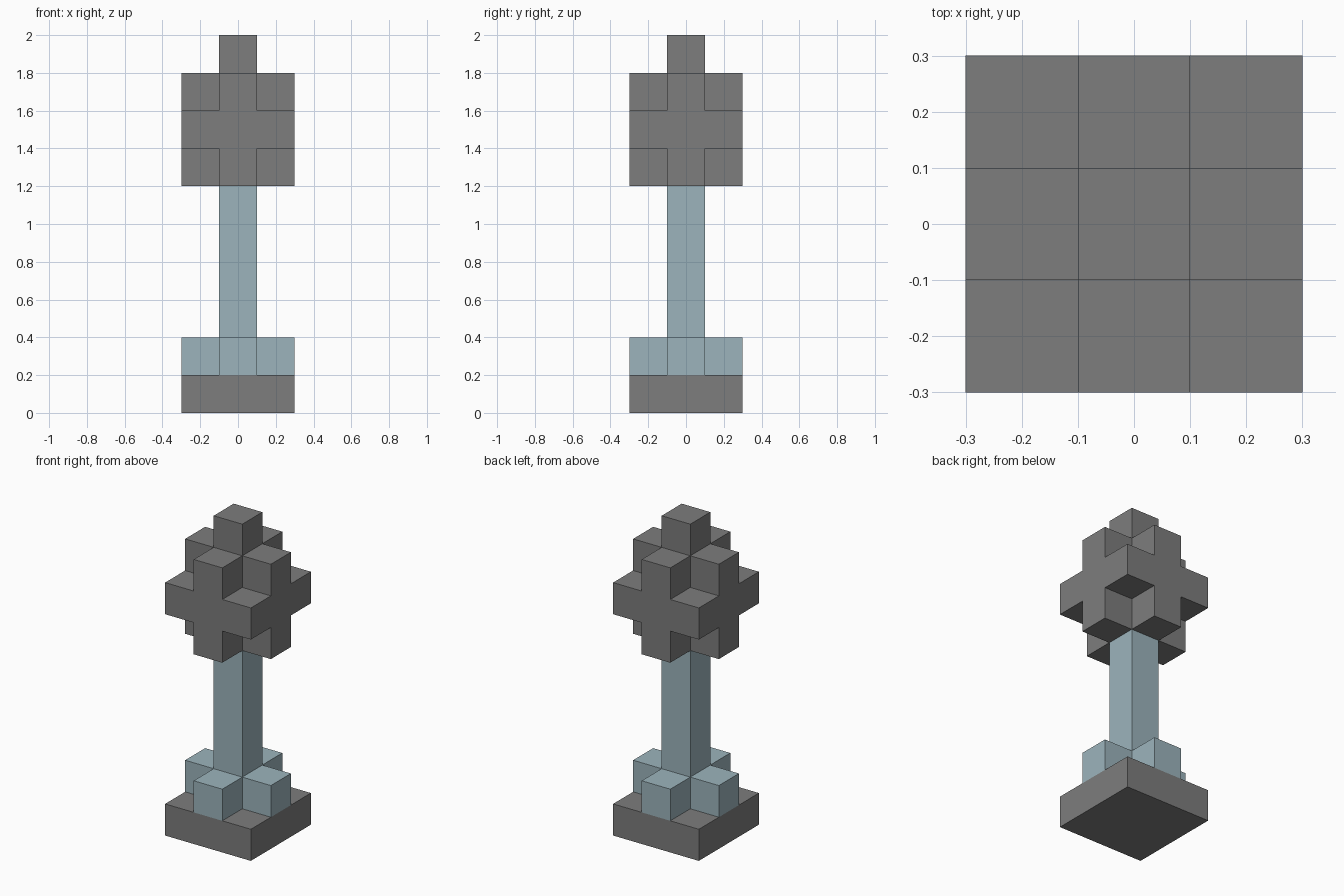
import bpy
import bmesh
import math
from mathutils import Vector

UNIT = 0.2  # edge length of one block

old = bpy.data.objects.get("Cube")
if old:
    bpy.data.objects.remove(old)


def make_material(name, rgb):
    mat = bpy.data.materials.new(name)
    mat.use_nodes = True
    colour = (*rgb, 1.0)
    mat.diffuse_color = colour
    mat.node_tree.nodes["Principled BSDF"].inputs["Base Color"].default_value = colour
    return mat


grey = make_material("stone grey", (0.205, 0.205, 0.205))
blue = make_material("pale blue", (0.332, 0.456, 0.503))

# Horizontal layer shapes, as block positions around the centre
SQUARE = [(x, y) for x in (-1, 0, 1) for y in (-1, 0, 1)]
PLUS = [(x, y) for x, y in SQUARE if x * y == 0]
CENTRE = [(0, 0)]


def layers(start, *shapes):
    return {(x, y, start + i) for i, shape in enumerate(shapes) for x, y in shape}


# Parts from the ground up
parts = {
    "base_slab": (grey, layers(0, SQUARE)),
    "foot_braces": (blue, layers(1, PLUS)),
    "shaft": (blue, layers(2, *[CENTRE] * 4)),
    "head": (grey, layers(6, PLUS, SQUARE, PLUS, CENTRE)),
}
solid = set().union(*(cells for _, cells in parts.values()))


def build_part(name, mat, cells):
    """Join the blocks of a part, keeping only faces on the outside."""
    bm = bmesh.new()
    for cell in sorted(cells):
        centre = Vector(cell) + Vector((0, 0, 0.5))
        for axis in range(3):
            for sign in (-1, 1):
                normal = Vector((0, 0, 0))
                normal[axis] = sign
                if tuple(int(c + n) for c, n in zip(cell, normal)) in solid:
                    continue
                u = Vector((0, 0, 0))
                u[(axis + 1) % 3] = 0.5
                v = normal.cross(u)
                corners = (-u - v, u - v, u + v, v - u)
                bm.faces.new([bm.verts.new((centre + normal / 2 + c) * UNIT)
                              for c in corners])
    bmesh.ops.remove_doubles(bm, verts=bm.verts, dist=0.001)
    # Merge neighbouring squares into single flat faces
    bmesh.ops.dissolve_limit(bm, angle_limit=math.radians(1),
                             verts=bm.verts, edges=bm.edges)
    mesh = bpy.data.meshes.new(name)
    bm.to_mesh(mesh)
    bm.free()
    mesh.materials.append(mat)
    bpy.context.collection.objects.link(bpy.data.objects.new(name, mesh))


for part_name, (part_mat, part_cells) in parts.items():
    build_part(part_name, part_mat, part_cells)
